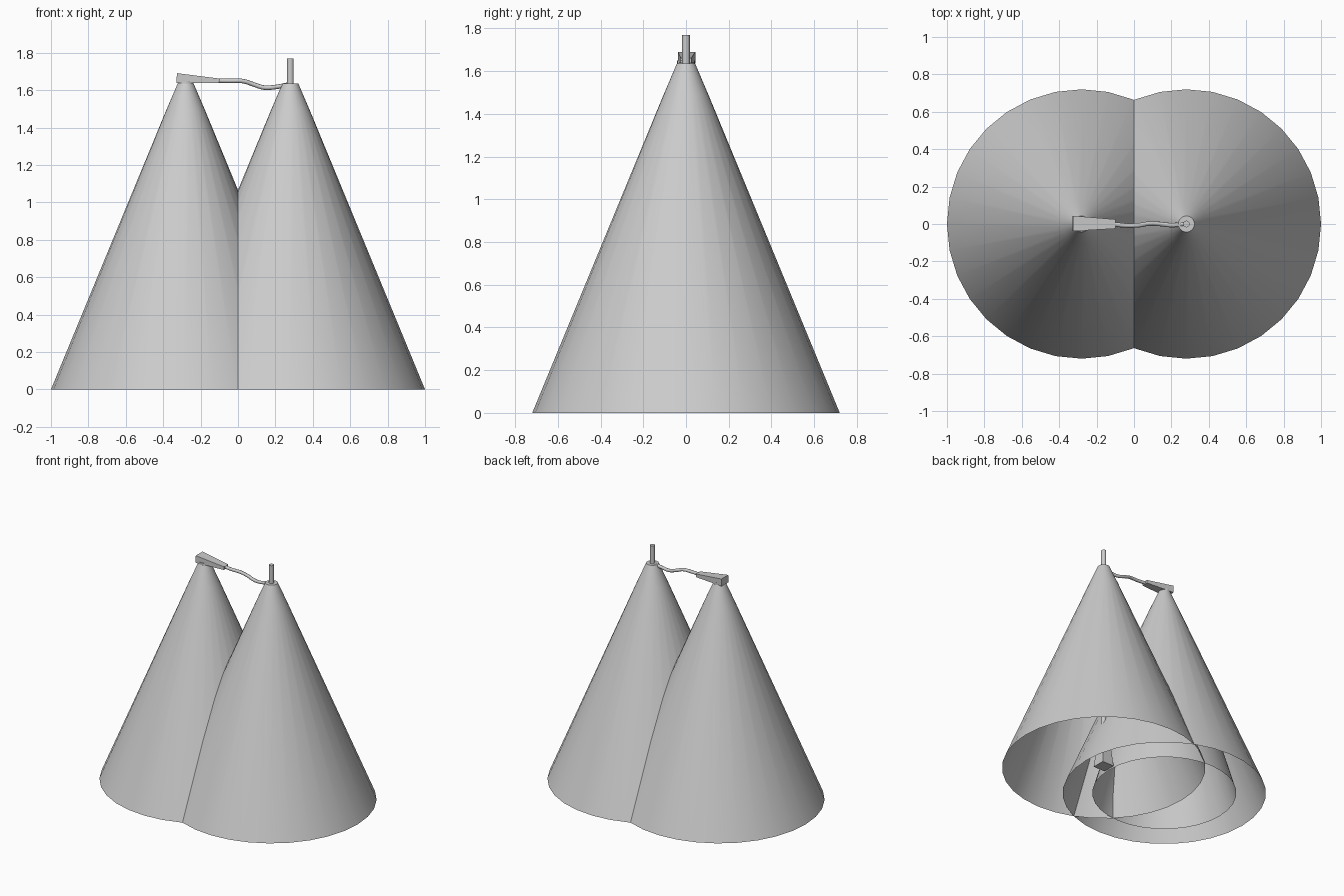
import bpy, bmesh, math
from mathutils import Vector

if "Cube" in bpy.data.objects:
    bpy.data.objects.remove(bpy.data.objects["Cube"])


def finish(name, bm, smooth=True):
    bmesh.ops.recalc_face_normals(bm, faces=bm.faces)
    me = bpy.data.meshes.new(name)
    bm.to_mesh(me)
    bm.free()
    ob = bpy.data.objects.new(name, me)
    bpy.context.collection.objects.link(ob)
    if smooth:
        bpy.ops.object.select_all(action='DESELECT')
        ob.select_set(True)
        bpy.context.view_layer.objects.active = ob
        bpy.ops.object.shade_smooth_by_angle(angle=math.radians(35))
    return ob


def lathe(name, cx, profile, n=32, cap_bottom=False, cap_top=True):
    bm = bmesh.new()
    rings = [[bm.verts.new((cx + r * math.cos(2 * math.pi * i / n),
                            r * math.sin(2 * math.pi * i / n), z))
              for i in range(n)] for r, z in profile]
    for a, b in zip(rings, rings[1:]):
        for i in range(n):
            j = (i + 1) % n
            bm.faces.new((a[i], a[j], b[j], b[i]))
    if cap_bottom:
        bm.faces.new(rings[0][::-1])
    if cap_top:
        bm.faces.new(rings[-1])
    return finish(name, bm)


def tapered_block(name, start, end, w0, h0, w1, h1, side):
    # block between two points, rectangular ends with given half sizes
    bm = bmesh.new()
    start, end, side = Vector(start), Vector(end), Vector(side)
    up = side.cross(end - start).normalized()
    ends = [[bm.verts.new(p + side * w * s + up * h * t)
             for s, t in ((-1, -1), (1, -1), (1, 1), (-1, 1))]
            for p, w, h in ((start, w0, h0), (end, w1, h1))]
    a, b = ends
    bm.faces.new(a)
    bm.faces.new(b)
    for i in range(4):
        j = (i + 1) % 4
        bm.faces.new((a[i], a[j], b[j], b[i]))
    return finish(name, bm, False)


# two overlapping open-bottomed shells
shell = [(0.72, 0), (0.105, 1.49), (0.043, 1.635)]
lathe("left_shell", -0.28, shell)
lathe("right_shell", 0.28, shell)

# inner liner of the left shell
lathe("left_liner", -0.28, [(0.51, 0), (0.04, 1.61)], cap_top=False)

# rod through the right shell with a weight at its foot
lathe("rod", 0.28, [(0.018, 0.15), (0.018, 1.77)], n=12, cap_bottom=True)
tapered_block("rod_weight", (0.28, 0, 0.01), (0.28, 0, 0.24),
              0.05, 0.05, 0.028, 0.028, (1, 0, 0))

# collar and tapered plug on the left top
lathe("left_collar", -0.28, [(0.042, 1.62), (0.042, 1.65)], n=16)
tapered_block("plug", (-0.328, 0.003, 1.664), (-0.10, 0, 1.65),
              0.041, 0.027, 0.025, 0.012, (0, 1, 0))

# wavy cable from the plug to the right top
path = [(-0.12, 0, 1.651), (-0.04, -0.008, 1.65), (0.03, -0.006, 1.648),
        (0.08, 0.002, 1.632), (0.14, 0, 1.614), (0.2, -0.006, 1.617),
        (0.27, 0, 1.63)]
cu = bpy.data.curves.new("cable", 'CURVE')
cu.dimensions = '3D'
cu.bevel_depth = 0.012
cu.bevel_resolution = 2
cu.resolution_u = 4
cu.use_fill_caps = True
sp = cu.splines.new('BEZIER')
sp.bezier_points.add(len(path) - 1)
for p, co in zip(sp.bezier_points, path):
    p.co = co
    p.handle_left_type = p.handle_right_type = 'AUTO'
bpy.context.collection.objects.link(bpy.data.objects.new("cable", cu))
